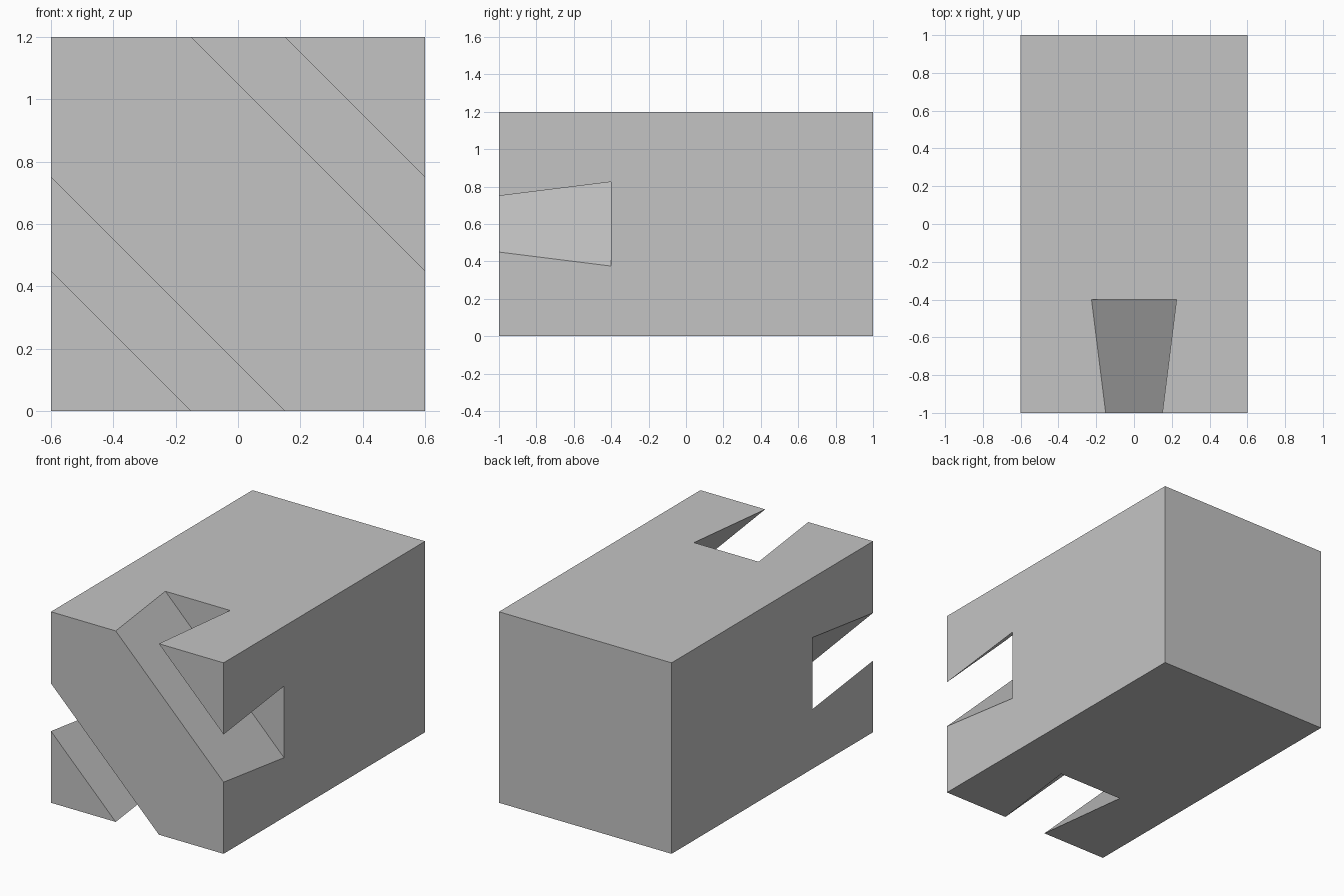
import bpy, bmesh
from mathutils import Vector

if "Cube" in bpy.data.objects:
    bpy.data.objects.remove(bpy.data.objects["Cube"], do_unlink=True)

grey = bpy.data.materials.new("light grey")
grey.use_nodes = True
colour = (0.55, 0.55, 0.55, 1)
grey.diffuse_color = colour
grey.node_tree.nodes["Principled BSDF"].inputs["Base Color"].default_value = colour


def add_object(name, bm):
    bmesh.ops.recalc_face_normals(bm, faces=bm.faces)
    mesh = bpy.data.meshes.new(name)
    bm.to_mesh(mesh)
    bm.free()
    obj = bpy.data.objects.new(name, mesh)
    bpy.context.collection.objects.link(obj)
    mesh.materials.append(grey)
    return obj


# Rectangular joint block
bm = bmesh.new()
bmesh.ops.create_cube(bm, size=1)
bmesh.ops.scale(bm, vec=(1.2, 2, 1.2), verts=bm.verts)
bmesh.ops.translate(bm, vec=(0, 0, 0.6), verts=bm.verts)
block = add_object("dovetail_block", bm)


def cut_slot(name, centre):
    """Cut a diagonal slot that widens from the front face to its floor."""
    across, along = Vector((1, 0, 1)) / 2, Vector((1, 0, -1))
    profile = [(-0.125, -1.2), (0.125, -1.2), (0.225, -0.4), (-0.225, -0.4)]
    bm = bmesh.new()
    face = bm.faces.new([bm.verts.new(centre + across * w + Vector((0, y, 0)) - along * 1.5)
                         for w, y in profile])
    swept = bmesh.ops.extrude_face_region(bm, geom=[face])["geom"]
    bmesh.ops.translate(bm, vec=along * 3,
                        verts=[v for v in swept if isinstance(v, bmesh.types.BMVert)])
    cutter = add_object(name, bm)
    cutter.hide_render = True

    mod = block.modifiers.new(name, "BOOLEAN")
    mod.operation = "DIFFERENCE"
    mod.solver = "EXACT"
    mod.object = cutter
    bpy.context.view_layer.objects.active = block
    bpy.ops.object.modifier_apply(modifier=name)
    bpy.data.objects.remove(cutter, do_unlink=True)


# Two parallel dovetail slots across opposite corners of the front
cut_slot("lower_slot_cutter", Vector((0, 0, 0)))
cut_slot("upper_slot_cutter", Vector((0.6, 0, 0.6)))
